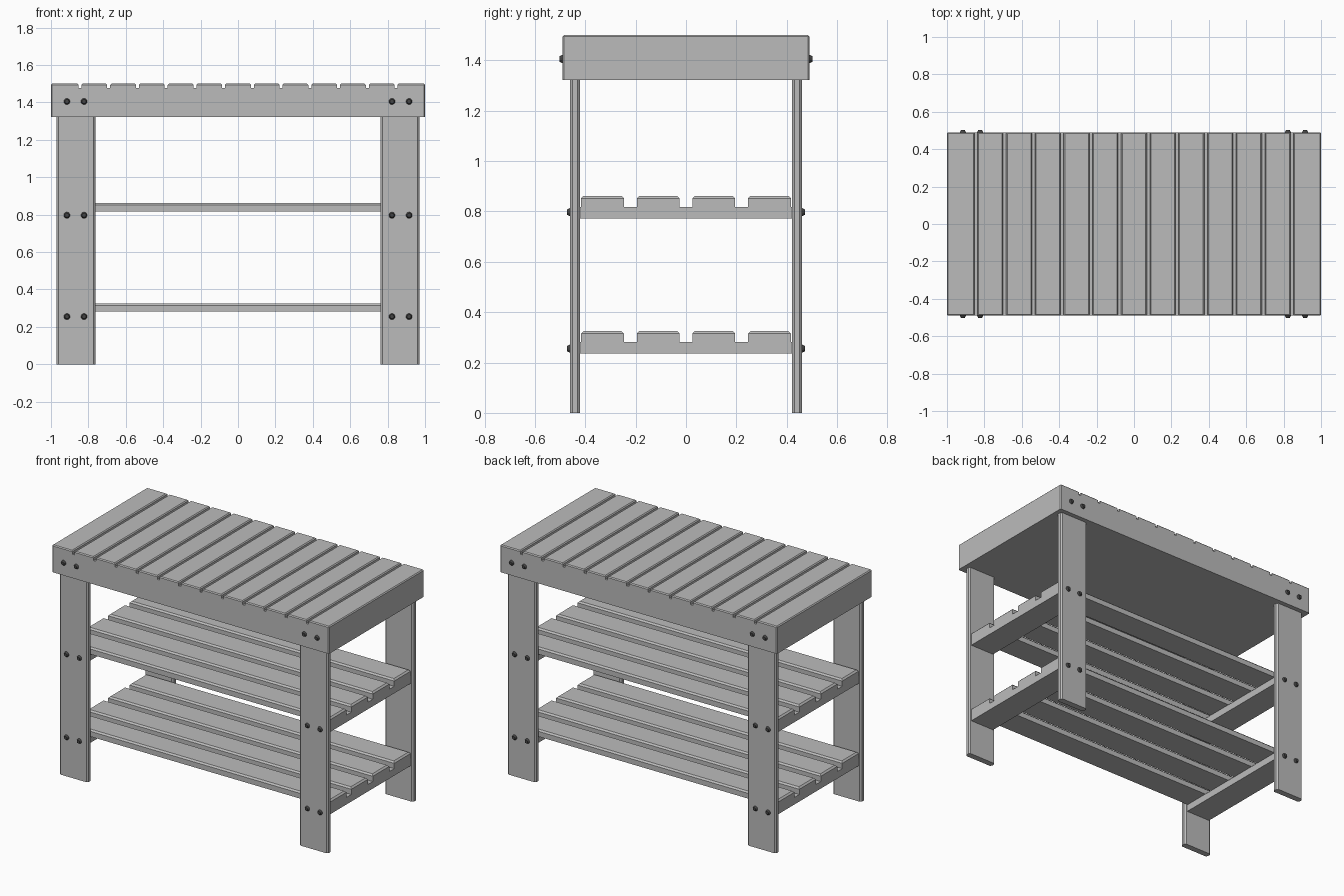
import bpy
import bmesh
import math
from mathutils import Matrix

cube = bpy.data.objects.get("Cube")
if cube:
    bpy.data.objects.remove(cube, do_unlink=True)


def material(name, value):
    mat = bpy.data.materials.new(name)
    colour = (value, value, value, 1)
    mat.use_nodes = True
    mat.diffuse_color = colour
    mat.node_tree.nodes["Principled BSDF"].inputs["Base Color"].default_value = colour
    return mat


wood = material("grey wood", 0.5)
metal = material("dark metal", 0.06)


def finish(bm, name, mat):
    mesh = bpy.data.meshes.new(name)
    bm.to_mesh(mesh)
    bm.free()
    mesh.materials.append(mat)
    obj = bpy.data.objects.new(name, mesh)
    bpy.context.collection.objects.link(obj)
    return obj


def bevel(bm, edges, width):
    bmesh.ops.bevel(bm, geom=edges, offset=width, segments=1, affect='EDGES', clamp_overlap=True)


def board(name, x, y, z, chamfer=None, width=0.01):
    """Box between (low, high) limits, with the edges picked by a rule chamfered."""
    bm = bmesh.new()
    bmesh.ops.create_cube(bm, size=1)
    for v in bm.verts:
        v.co = [lim[0] if c < 0 else lim[1] for lim, c in zip((x, y, z), v.co)]
    if chamfer:
        bevel(bm, [e for e in bm.edges if chamfer(e)], width)
    return finish(bm, name, wood)


def upright(e):
    return abs(e.verts[0].co.z - e.verts[1].co.z) > 0.1


def bolt(name, x, y, z, side):
    bm = bmesh.new()
    turn = Matrix.Translation((x, y, z)) @ Matrix.Rotation(-side * math.pi / 2, 4, 'X')
    bmesh.ops.create_cone(bm, cap_ends=True, segments=10, radius1=0.021, radius2=0.011,
                          depth=0.02, matrix=turn)
    finish(bm, name, metal)


# Seat: one solid block whose upper outline is cut by grooves
TOP, FLOOR, UNDER, DEPTH = 1.5, 1.477, 1.322, 0.49
outline = [(-1, UNDER), (-1, TOP)]
for i in range(12):
    gx = (i - 5.5) * 0.1536
    outline += [(gx - 0.008, TOP), (gx - 0.008, FLOOR), (gx + 0.008, FLOOR), (gx + 0.008, TOP)]
outline += [(1, TOP), (1, UNDER)]
bm = bmesh.new()
face = bm.faces.new([bm.verts.new((px, -DEPTH, pz)) for px, pz in outline])
ext = bmesh.ops.extrude_face_region(bm, geom=[face])
for v in ext["geom"]:
    if isinstance(v, bmesh.types.BMVert):
        v.co.y = DEPTH
bmesh.ops.recalc_face_normals(bm, faces=bm.faces[:])
# Soften the rims of the top and the four upright corners
rim = [e for e in bm.edges
       if all(v.co.z > TOP - 0.001 for v in e.verts)
       or (upright(e) and all(abs(v.co.x) > 0.99 for v in e.verts))]
bevel(bm, rim, 0.006)
finish(bm, "seat", wood)

# Legs with their bolts
for sx, side_name in ((1, "left"), (-1, "right")):
    for sy, end_name in ((-1, "front"), (1, "back")):
        label = f"{end_name}_{side_name}"
        board(f"{label}_leg", sorted((sx * 0.763, sx * 0.97)), sorted((sy * 0.42, sy * 0.46)),
              (0, UNDER + 0.002), upright)
        for z, y in ((0.255, 0.462), (0.797, 0.462), (1.405, 0.492)):
            for x in (0.823, 0.915):
                bolt(f"{label}_bolt", sx * x, sy * y, z, sy)

# Two slatted shelves, each on a pair of cross rails
for level, base in (("lower", 0.235), ("upper", 0.772)):
    for sx, side_name in ((1, "left"), (-1, "right")):
        board(f"{level}_{side_name}_rail", sorted((sx * 0.78, sx * 0.955)), (-0.42, 0.42),
              (base, base + 0.046))
    high = base + 0.09
    for i in range(4):
        y = (i - 1.5) * 0.221
        board(f"{level}_shelf_slat", (-0.955, 0.955), (y - 0.085, y + 0.085), (base + 0.046, high),
              lambda e: all(v.co.z > high - 0.001 for v in e.verts))
